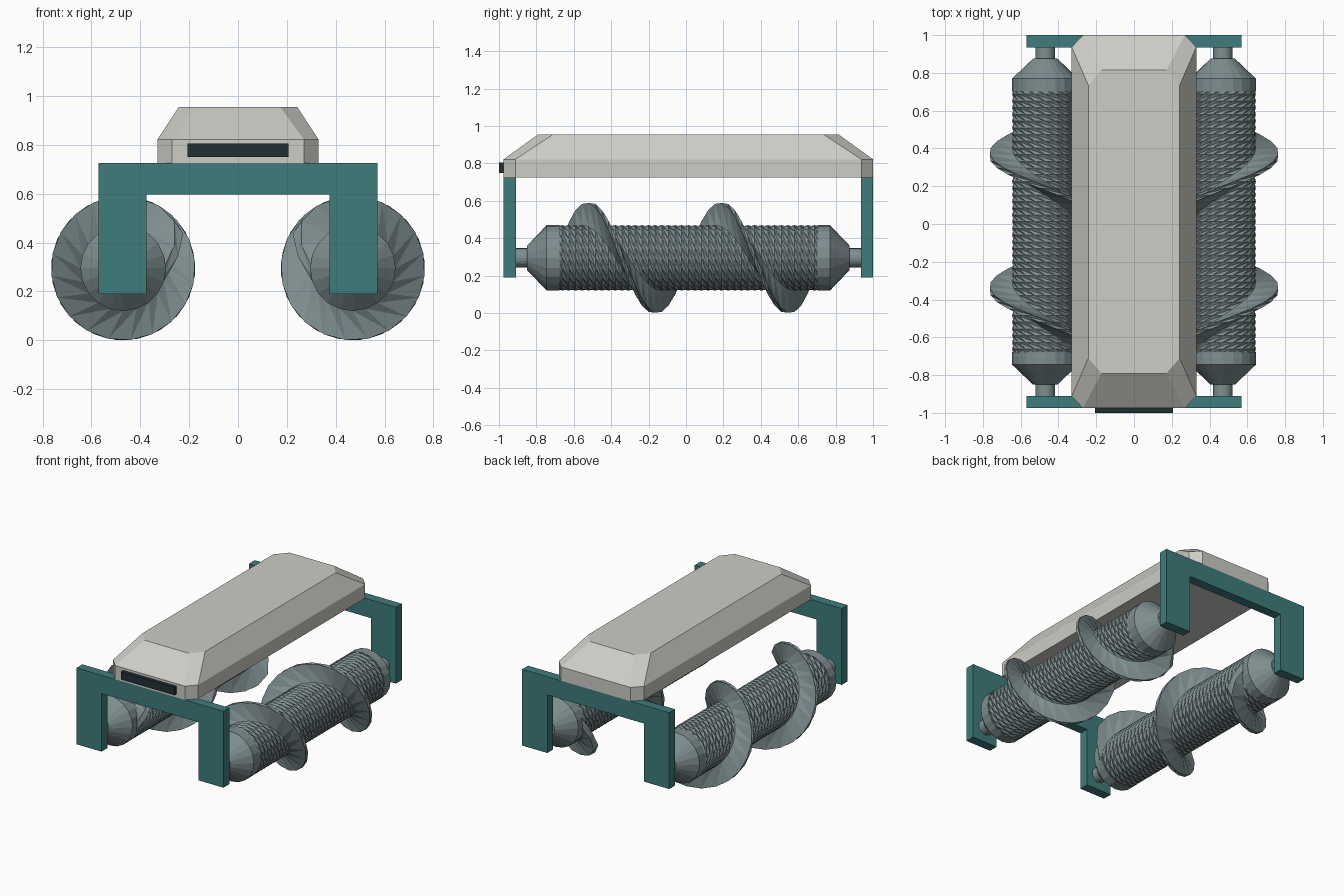
import bpy
from math import sin, cos, tau, radians

if "Cube" in bpy.data.objects:
    bpy.data.objects.remove(bpy.data.objects["Cube"])

YC = 0.0125          # middle of the chassis along y
AX, AZ = 0.47, 0.295  # screw axis


def material(name, rgb):
    m = bpy.data.materials.new(name)
    m.diffuse_color = (*rgb, 1)
    m.use_nodes = True
    m.node_tree.nodes["Principled BSDF"].inputs["Base Color"].default_value = m.diffuse_color
    return m


SHELL = material("shell_grey", (0.60, 0.61, 0.56))
TEAL = material("teal", (0.05, 0.20, 0.20))
STEEL = material("steel", (0.21, 0.27, 0.28))
DARK = material("dark", (0.015, 0.028, 0.032))


def add_mesh(name, verts, faces, mat, mirror=False):
    me = bpy.data.meshes.new(name)
    me.from_pydata(verts, [], faces)
    me.materials.append(mat)
    ob = bpy.data.objects.new(name, me)
    bpy.context.collection.objects.link(ob)
    import bmesh
    bm = bmesh.new()
    bm.from_mesh(me)
    bmesh.ops.recalc_face_normals(bm, faces=bm.faces)
    bm.to_mesh(me)
    bm.free()
    if mirror:
        mod = ob.modifiers.new("mirror", 'MIRROR')
        mod.use_mirror_merge = False
    return ob


def loft(name, rings, mat, mirror=False, twisted=False):
    """Skin equal-length rings and cap both ends."""
    n = len(rings[0])
    verts = [v for ring in rings for v in ring]
    faces = [tuple(range(n)), tuple(range(len(verts) - n, len(verts)))]
    for j in range(len(rings) - 1):
        for i in range(n):
            a, b = j * n + i, j * n + (i + 1) % n
            c, d = b + n, a + n
            faces += [(a, b, c), (a, c, d)] if twisted else [(a, b, c, d)]
    return add_mesh(name, verts, faces, mat, mirror)


def octagon(hx, hy, cx, cy, z):
    pts = [(hx, hy - cy), (hx - cx, hy), (cx - hx, hy), (-hx, hy - cy),
           (-hx, cy - hy), (cx - hx, -hy), (hx - cx, -hy), (hx, cy - hy)]
    return [(x, y + YC, z) for x, y in pts]


def around_axis(y, r, a):
    return (AX + r * sin(a), y, AZ + r * cos(a))


# Body shell with chamfered corners
loft("body_shell", [octagon(0.33, 0.9875, 0.06, 0.063, 0.725),
                    octagon(0.33, 0.9875, 0.06, 0.063, 0.822),
                    octagon(0.242, 0.803, 0.07, 0.08, 0.955)], SHELL)

# Front sensor bar
loft("sensor_bar", [[(x, y, z) for x, z in
                     ((-0.207, 0.75), (0.207, 0.75), (0.207, 0.805), (-0.207, 0.805))]
                    for y in (-1.0, -0.96)], DARK)

# Front and rear support frames
arch = [(-0.57, 0.19), (-0.375, 0.19), (-0.375, 0.597), (0.375, 0.597),
        (0.375, 0.19), (0.57, 0.19), (0.57, 0.725), (-0.57, 0.725)]
for name, y0 in (("front_frame", -0.975), ("rear_frame", 0.935)):
    loft(name, [[(x, y, z) for x, z in arch] for y in (y0, y0 + 0.065)], TEAL)

# Screw drums with spiral flight: a lobed section twisted through two turns
PITCH, STEPS, SIDES, DRUM, TIP = 0.71, 40, 20, 0.175, 0.295
section = [(radians(-6), 1), (radians(6), 1)]
section += [(tau * i / SIDES, 0) for i in range(1, SIDES)]
rings = []
for j in range(STEPS + 1):
    turn = 2 * j / STEPS
    grow = min(1, turn / 0.11, (2 - turn) / 0.11)
    y = YC + (turn - 1) * PITCH
    rings.append([around_axis(y, DRUM + (TIP - DRUM) * grow * tip,
                              a + tau * (turn - 0.25)) for a, tip in section])
loft("screw_drums", rings, STEEL, mirror=True, twisted=True)

# Drum collars, cones and axle stubs
profile = [(0.69, 0.175), (0.7575, 0.175), (0.8625, 0.065), (0.8625, 0.052), (0.935, 0.052)]
for name, s in (("front_drum_ends", -1), ("rear_drum_ends", 1)):
    loft(name, [[around_axis(YC + s * y, r, tau * i / 20) for i in range(20)]
                for y, r in profile], STEEL, mirror=True)
